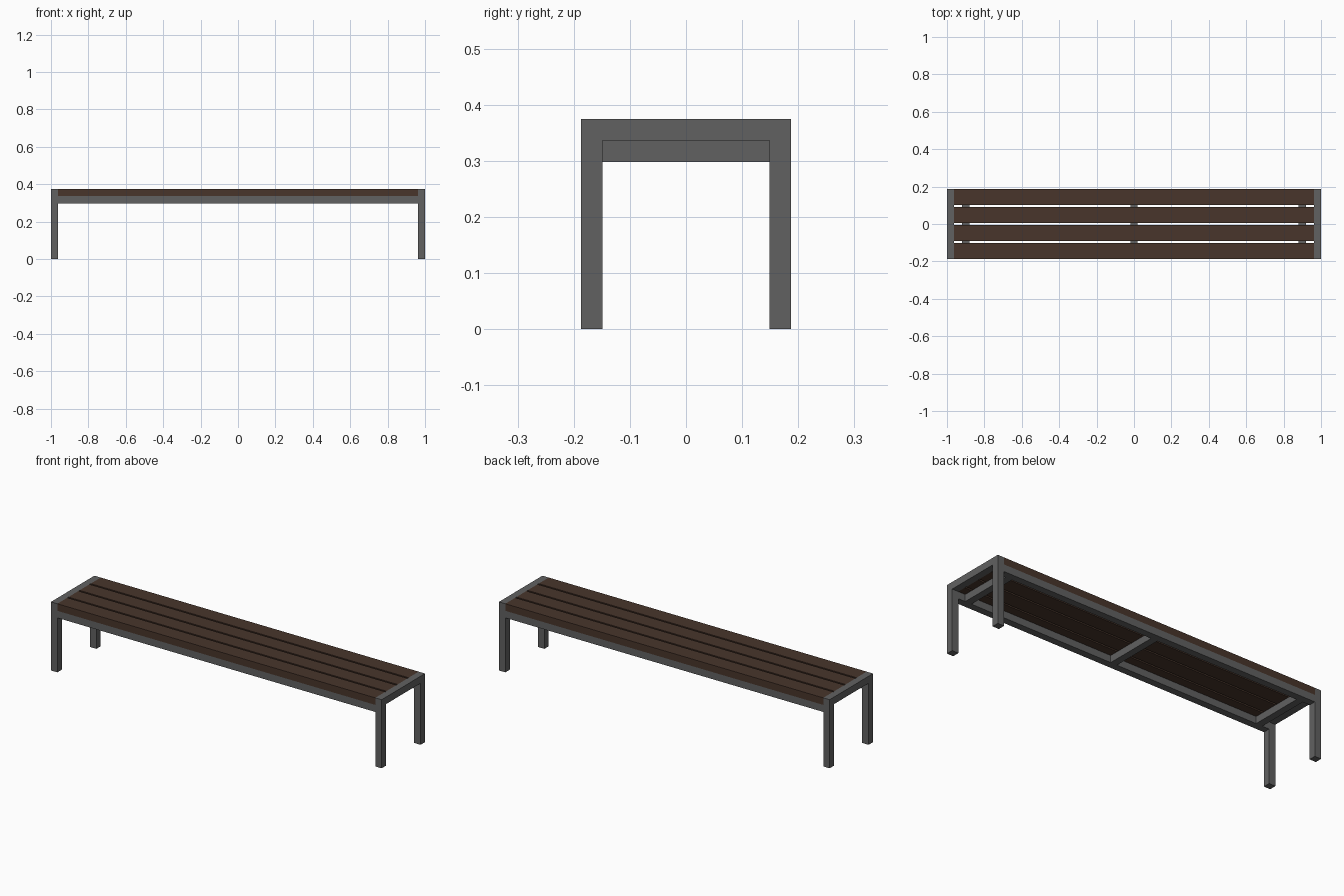
import bpy
import bmesh

if "Cube" in bpy.data.objects:
    bpy.data.objects.remove(bpy.data.objects["Cube"])

L, W, H = 1.0, 0.1875, 0.375      # half length, half width, height
T = 0.0385                        # square tube thickness
GAP = 0.0096                      # space between slats
SLAT = (2 * W - 3 * GAP) / 4


def material(name, color):
    m = bpy.data.materials.new(name)
    m.diffuse_color = (*color, 1)
    m.use_nodes = True
    m.node_tree.nodes["Principled BSDF"].inputs["Base Color"].default_value = m.diffuse_color
    return m


metal = material("dark_metal", (0.12, 0.12, 0.12))
wood = material("dark_wood", (0.065, 0.036, 0.024))


def finish(name, bm, mat):
    bmesh.ops.recalc_face_normals(bm, faces=bm.faces)
    mesh = bpy.data.meshes.new(name)
    bm.to_mesh(mesh)
    bm.free()
    mesh.materials.append(mat)
    obj = bpy.data.objects.new(name, mesh)
    bpy.context.collection.objects.link(obj)


def box(name, center, size, mat):
    bm = bmesh.new()
    bmesh.ops.create_cube(bm, size=1)
    bmesh.ops.scale(bm, vec=size, verts=bm.verts)
    bmesh.ops.translate(bm, vec=center, verts=bm.verts)
    finish(name, bm, mat)


def end_frame(name, x):
    # Two legs and a top bar as one extruded U profile
    i = W - T
    profile = [(-W, 0), (-W, H), (W, H), (W, 0),
               (i, 0), (i, H - T), (-i, H - T), (-i, 0)]
    bm = bmesh.new()
    face = bm.faces.new([bm.verts.new((x, y, z)) for y, z in profile])
    ext = bmesh.ops.extrude_face_region(bm, geom=[face])
    moved = [v for v in ext["geom"] if isinstance(v, bmesh.types.BMVert)]
    bmesh.ops.translate(bm, vec=(T, 0, 0), verts=moved)
    finish(name, bm, metal)


# End frames
end_frame("left_leg_frame", -L)
end_frame("right_leg_frame", L - T)

# Long rails under the seat
rail_z = H - 1.5 * T
for name, s in (("front_rail", -1), ("back_rail", 1)):
    box(name, (0, s * (W - T / 2), rail_z), (2 * (L - T), T, T), metal)

# Cross bars between the rails
for name, x in (("left", -0.9), ("middle", 0), ("right", 0.9)):
    box(name + "_cross_bar", (x, 0, rail_z), (T, 2 * (W - T), T), metal)

# Seat slats
for k in range(4):
    y = -W + SLAT / 2 + k * (SLAT + GAP)
    box(f"seat_slat_{k + 1}", (0, y, H - T / 2), (2 * (L - T), SLAT, T), wood)
